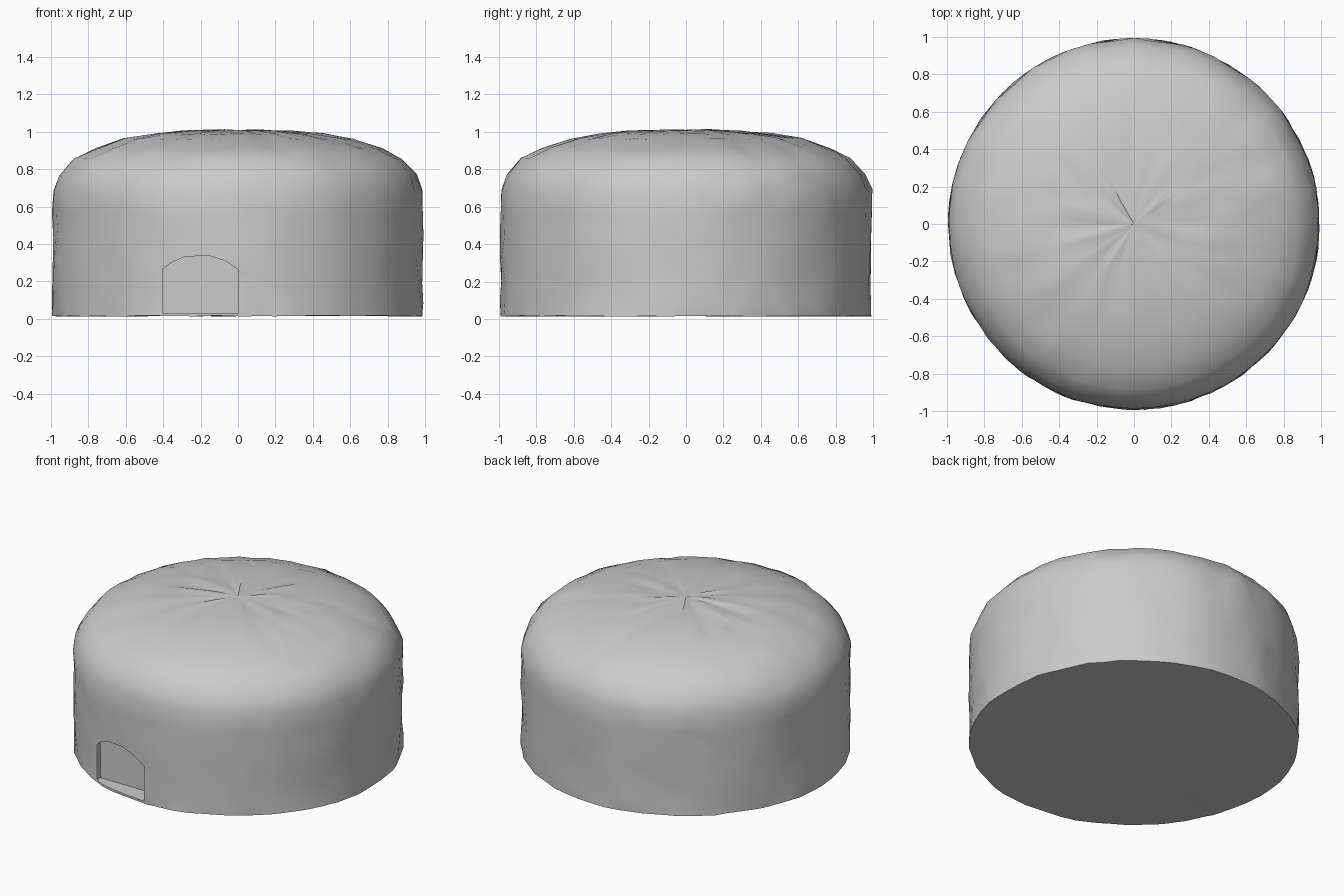
import bpy, bmesh, math, random
from mathutils import Vector

if "Cube" in bpy.data.objects:
    bpy.data.objects.remove(bpy.data.objects["Cube"])

random.seed(4)
SEG = 56
BASE = 0.016

# Radius / height profile of wall and shallow domed roof
PROFILE = [(0.990, BASE), (0.990, 0.09), (0.988, 0.20), (0.990, 0.32), (0.990, 0.44),
           (0.990, 0.56), (0.989, 0.68), (0.955, 0.77), (0.88, 0.855), (0.77, 0.91),
           (0.62, 0.962), (0.46, 0.988), (0.30, 1.002), (0.14, 1.008)]


def ring(bm, r, z, i):
    """One uneven ring of hand-laid wall vertices."""
    verts = []
    step = 2 * math.pi / SEG
    for s in range(SEG):
        a = (s + 0.5 * (i % 2) + random.uniform(-0.28, 0.28)) * step
        rr = r + random.uniform(-0.006, 0.006)
        zz = z + (random.uniform(-0.003, 0.002) if i == 0 else
                  random.uniform(-0.018, 0.018) if i < 7 else
                  random.uniform(-0.006, 0.006))
        verts.append(bm.verts.new((rr * math.cos(a), rr * math.sin(a), zz)))
    return verts


# Hut body: closed solid of triangulated uneven rings
bm = bmesh.new()
rings = [ring(bm, r, z, i) for i, (r, z) in enumerate(PROFILE)]
for i, (lo, hi) in enumerate(zip(rings, rings[1:])):
    for s in range(SEG):
        n = (s + 1) % SEG
        if i % 2 == 0:
            tris = ((lo[s], lo[n], hi[s]), (lo[n], hi[n], hi[s]))
        else:
            tris = ((lo[s], hi[n], hi[s]), (lo[s], lo[n], hi[n]))
        for t in tris:
            bm.faces.new(t)
top = bm.verts.new((0, 0, 1.009))
bottom = bm.verts.new((0, 0, BASE))
for s in range(SEG):
    n = (s + 1) % SEG
    bm.faces.new((rings[-1][s], rings[-1][n], top))
    bm.faces.new((rings[0][n], rings[0][s], bottom))
bmesh.ops.recalc_face_normals(bm, faces=bm.faces)
me = bpy.data.meshes.new("hut_body")
bm.to_mesh(me)
bm.free()
hut = bpy.data.objects.new("hut_body", me)
bpy.context.collection.objects.link(hut)

# Doorway cutter: low arch pushed a little into the wall
outline = [(-0.403, 0.03), (0.003, 0.03), (0.003, 0.262), (-0.07, 0.31),
           (-0.16, 0.34), (-0.29, 0.33), (-0.36, 0.298), (-0.403, 0.265)]
bm = bmesh.new()
face = bm.faces.new([bm.verts.new((x, -1.2, z)) for x, z in outline])
ext = bmesh.ops.extrude_face_region(bm, geom=[face])
bmesh.ops.translate(bm, vec=Vector((0, 1.2 - 0.867, 0)),
                    verts=[v for v in ext["geom"] if isinstance(v, bmesh.types.BMVert)])
bmesh.ops.recalc_face_normals(bm, faces=bm.faces)
cm = bpy.data.meshes.new("doorway_cutter")
bm.to_mesh(cm)
bm.free()
cutter = bpy.data.objects.new("doorway_cutter", cm)
cutter.hide_render = True
bpy.context.collection.objects.link(cutter)

# Carve the doorway, then remove the cutter
bpy.context.view_layer.objects.active = hut
hut.select_set(True)
mod = hut.modifiers.new("doorway", 'BOOLEAN')
mod.operation = 'DIFFERENCE'
mod.solver = 'EXACT'
mod.object = cutter
bpy.ops.object.modifier_apply(modifier=mod.name)
bpy.data.objects.remove(cutter)

# Soft plaster shading with crisp door and base edges
bpy.ops.object.shade_smooth_by_angle(angle=math.radians(40))
